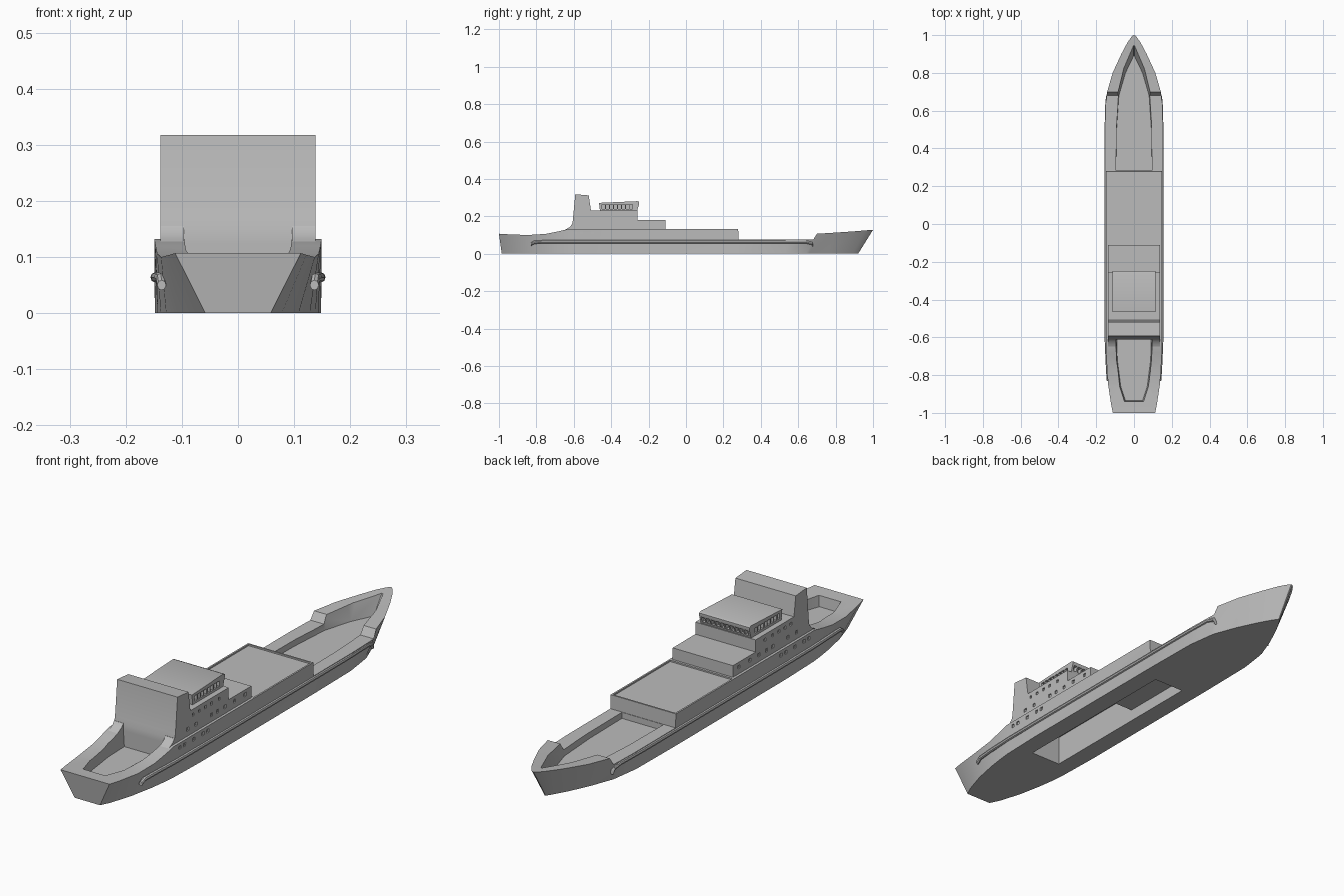
import bpy
import bmesh
import math

if "Cube" in bpy.data.objects:
    bpy.data.objects.remove(bpy.data.objects["Cube"])

GREY = (0.5, 0.5, 0.5, 1.0)
grey = bpy.data.materials.new("ship_grey")
grey.use_nodes = True
grey.diffuse_color = GREY
grey.node_tree.nodes["Principled BSDF"].inputs["Base Color"].default_value = GREY


def finish(bm, name):
    """Turn a bmesh into a linked object with the ship material."""
    bmesh.ops.recalc_face_normals(bm, faces=bm.faces[:])
    mesh = bpy.data.meshes.new(name)
    bm.to_mesh(mesh)
    bm.free()
    mesh.materials.append(grey)
    obj = bpy.data.objects.new(name, mesh)
    bpy.context.collection.objects.link(obj)
    return obj


def add_loft(bm, rings):
    """Skin closed rings of equal point count and cap both ends."""
    loops = [[bm.verts.new(p) for p in ring] for ring in rings]
    count = len(loops[0])
    for a, b in zip(loops, loops[1:]):
        for i in range(count):
            j = (i + 1) % count
            bm.faces.new((a[i], a[j], b[j], b[i]))
    bm.faces.new(loops[0])
    bm.faces.new(loops[-1])


def loft(name, rings):
    bm = bmesh.new()
    add_loft(bm, rings)
    return finish(bm, name)


def box_rings(x0, x1, y0, y1, z0, z1):
    return [[(x0, y0, z), (x1, y0, z), (x1, y1, z), (x0, y1, z)] for z in (z0, z1)]


def boxes(name, extents):
    bm = bmesh.new()
    for extent in extents:
        add_loft(bm, box_rings(*extent))
    return finish(bm, name)


def prism(name, profile, x0, x1):
    """Extrude a side profile of (y, z) points across the ship."""
    return loft(name, [[(x, y, z) for y, z in profile] for x in (x0, x1)])


def well(name, floor, rim, floor_z, rim_z):
    """Cutter with sloping walls, from half outlines of (half width, y)."""
    rings = []
    for half, z in ((floor, floor_z), (rim, rim_z)):
        rings.append([(w, y, z) for w, y in half] + [(-w, y, z) for w, y in reversed(half)])
    return loft(name, rings)


def cut(target, cutters):
    """Subtract the cutters, bake the result and remove the cutters."""
    for cutter in cutters:
        cutter.hide_render = True
        mod = target.modifiers.new("cut", "BOOLEAN")
        mod.operation = "DIFFERENCE"
        mod.solver = "EXACT"
        mod.object = cutter
    graph = bpy.context.evaluated_depsgraph_get()
    mesh = bpy.data.meshes.new_from_object(target.evaluated_get(graph))
    target.modifiers.clear()
    target.data = mesh
    for cutter in cutters:
        bpy.data.objects.remove(cutter)


def side_windows(ys, z, half_width, size, depth=0.006):
    """Shallow square recesses on both sides."""
    out = []
    for y in ys:
        for s in (-1, 1):
            xs = sorted((s * (half_width - depth), s * (half_width + 0.02)))
            out.append((*xs, y - size, y + size, z - size, z + size))
    return out


# Hull stations: top y, top half width, top z, bottom y, bottom half width
stations = [
    (-1, .112, .107, -.985, .058), (-.95, .122, .104, -.945, .078),
    (-.85, .137, .1, -.85, .108), (-.75, .144, .106, -.75, .128),
    (-.68, .147, .12, -.68, .138), (-.63, .149, .132, -.63, .143),
    (-.45, .149, .132, -.45, .148), (.279, .149, .132, .279, .148),
    (.281, .149, .075, .281, .148), (.55, .149, .075, .53, .145),
    (.68, .145, .075, .64, .13), (.7, .142, .107, .66, .126),
    (.8, .113, .113, .755, .09), (.9, .067, .12, .84, .05),
    (.96, .035, .125, .89, .022), (.99, .014, .127, .912, .008),
    (1, .003, .128, .92, .002),
]
hull = loft("hull", [
    [(-wb, yb, 0), (wb, yb, 0), (wt, yt, zt), (-wt, yt, zt)]
    for yt, wt, zt, yb, wb in stations])

# Open wells fore and aft, hatch recess and the hollow under the keel
fore_well = well(
    "fore_well",
    [(.095, .283), (.092, .5), (.08, .68), (.045, .8), (.002, .89)],
    [(.095, .283), (.095, .52), (.088, .7), (.055, .83), (.003, .945)], .05, .125)
aft_well = well(
    "aft_well",
    [(.092, -.59), (.088, -.72), (.07, -.86), (.045, -.935)],
    [(.097, -.59), (.095, -.72), (.082, -.86), (.055, -.945)], .06, .14)
hatch_recess = boxes("hatch_recess", [(-.142, .142, -.1, .272, .126, .2)])
aft_hollow = boxes("aft_hollow", [(-.07, .07, -.56, -.1, -.05, .124)])
fore_hollow = boxes("fore_hollow", [(-.07, .07, -.11, .22, -.05, .05)])
portholes = boxes("portholes", side_windows((-.59, -.56, -.5, -.44, -.41), .112, .149, .007))
cut(hull, [fore_well, aft_well, hatch_recess, aft_hollow, fore_hollow, portholes])

# Stepped superstructure with the tall aft block
superstructure = prism("superstructure", [
    (-.612, .125), (-.612, .15), (-.606, .17), (-.592, .318), (-.52, .312),
    (-.508, .23), (-.258, .23), (-.258, .18), (-.11, .18), (-.11, .125)], -.138, .138)
cabin_windows = boxes(
    "cabin_windows",
    side_windows((-.525, -.47, -.37, -.33, -.28, -.22, -.15), .16, .138, .007)
    + side_windows((-.49, -.45, -.41, -.37, -.32), .207, .138, .006))
cut(superstructure, [cabin_windows])

# Lower aft wall closing the well, and fillets onto the bulwark
boxes("aft_wall", [(-.1, .1, -.612, -.585, .055, .135)])
for side, s in (("left", 1), ("right", -1)):
    prism(f"{side}_bulwark_fillet", [
        (-.66, .122), (-.64, .132), (-.622, .142), (-.612, .155), (-.6, .155), (-.6, .122)],
        s * .096, s * .138)

# Bridge with a row of window recesses around the front and sides
bridge = prism("bridge", [
    (-.46, .228), (-.465, .272), (-.26, .281), (-.25, .277), (-.25, .266), (-.262, .228)],
    -.115, .115)
rows = []
for i in range(10):
    x = -.099 + i * .022
    rows.append((x - .008, x + .008, -.272, -.2, .24, .262))
for i in range(8):
    y = -.44 + i * .021
    for s in (-1, 1):
        xs = sorted((s * .103, s * .15))
        rows.append((*xs, y - .008, y + .008, .24, .262))
cut(bridge, [boxes("bridge_windows", rows)])

# Rubbing strakes follow the hull side and dip at both ends
path = [(.136, -.83, .05), (.138, -.81, .062), (.142, -.74, .064), (.147, -.62, .064),
        (.148, -.45, .064), (.148, .5, .064), (.144, .64, .064), (.14, .675, .055),
        (.138, .68, .04)]
for side, s in (("left", 1), ("right", -1)):
    rings = []
    for x, y, z in path:
        ring = []
        for k in range(8):
            a = math.tau * k / 8
            ring.append((s * (x + .008 * math.cos(a)), y, z + .009 * math.sin(a)))
        rings.append(ring)
    loft(f"{side}_strake", rings)

# Smooth curved sides, keep hard edges crisp
bpy.ops.object.select_all(action="DESELECT")
for obj in bpy.context.collection.objects:
    if obj.type == "MESH" and grey.name in obj.data.materials:
        obj.select_set(True)
        bpy.context.view_layer.objects.active = obj
bpy.ops.object.shade_smooth_by_angle(angle=math.radians(25))
